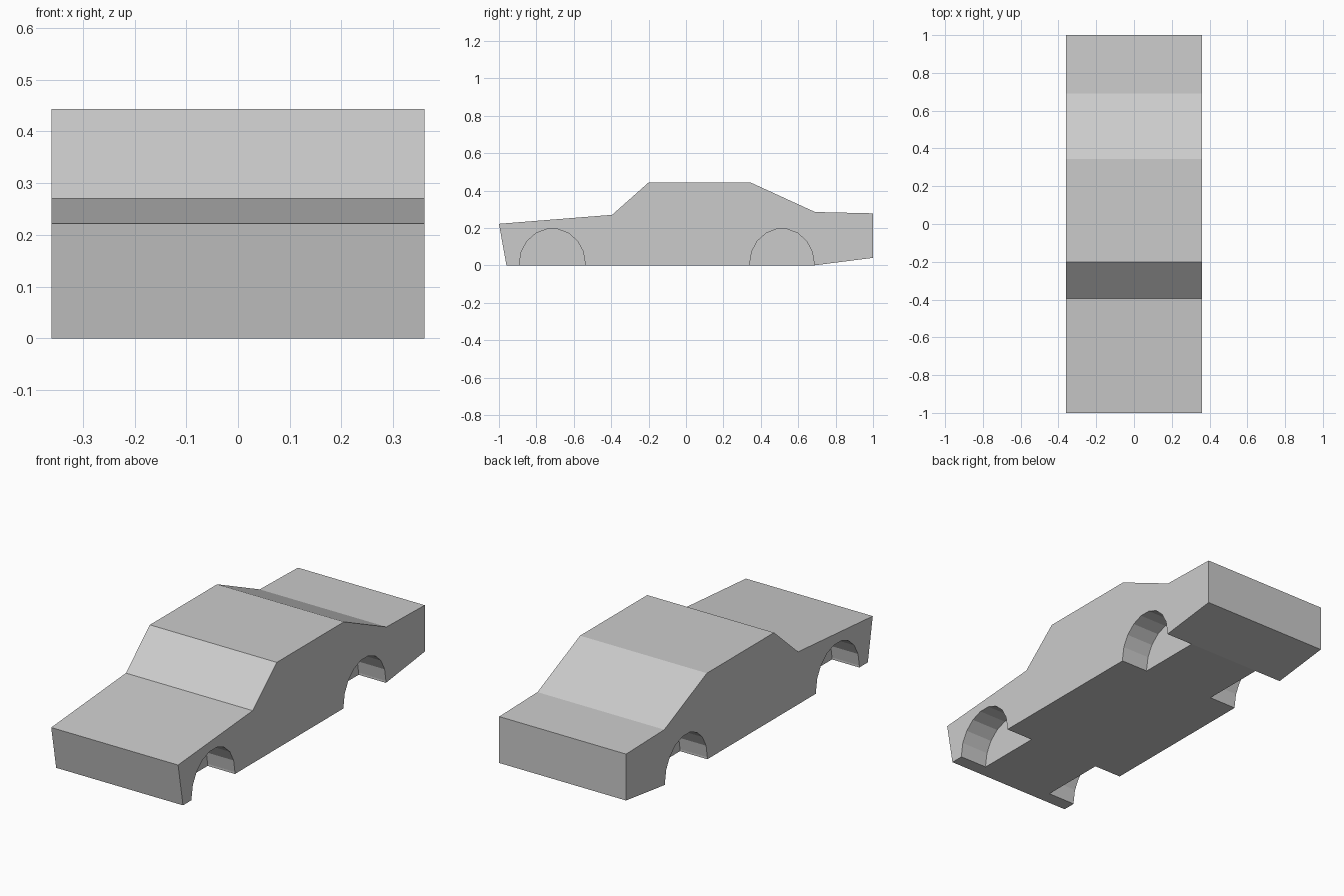
import bpy
import bmesh
from math import pi, sin, cos

cube = bpy.data.objects.get("Cube")
if cube:
    bpy.data.objects.remove(cube, do_unlink=True)

HALF_WIDTH = 0.36
WELL_DEPTH = 0.155

paint = bpy.data.materials.new("grey_paint")
paint.use_nodes = True
GREY = (0.6, 0.6, 0.6, 1)
paint.diffuse_color = GREY
paint.node_tree.nodes["Principled BSDF"].inputs["Base Color"].default_value = GREY


def extrude_profile(name, profile, x0, x1):
    """Sweep a closed (y, z) side profile across the width from x0 to x1."""
    bm = bmesh.new()
    face = bm.faces.new([bm.verts.new((x0, y, z)) for y, z in profile])
    swept = bmesh.ops.extrude_face_region(bm, geom=[face])["geom"]
    verts = [v for v in swept if isinstance(v, bmesh.types.BMVert)]
    bmesh.ops.translate(bm, verts=verts, vec=(x1 - x0, 0, 0))
    bmesh.ops.recalc_face_normals(bm, faces=bm.faces)
    mesh = bpy.data.meshes.new(name)
    bm.to_mesh(mesh)
    bm.free()
    mesh.materials.append(paint)
    obj = bpy.data.objects.new(name, mesh)
    bpy.context.collection.objects.link(obj)
    return obj


def arch(centre, radius, spring, rise, steps=9):
    """Wheel arch outline: straight feet below a faceted half round."""
    curve = [(centre + radius * cos(pi * i / steps),
              spring + rise * sin(pi * i / steps)) for i in range(steps + 1)]
    return [(centre + radius, -0.1)] + curve + [(centre - radius, -0.1)]


# Car body: bonnet, windscreen, roof, rear window, boot and underside
body = extrude_profile("car_body", [
    (-0.96, 0), (-1, 0.222), (-0.395, 0.27), (-0.2, 0.443), (0.345, 0.443),
    (0.69, 0.285), (1, 0.278), (1, 0.04), (0.686, 0)], -HALF_WIDTH, HALF_WIDTH)

# Wheel wells, cut into both sides
inner = HALF_WIDTH - WELL_DEPTH
cutters = []
for end, centre, radius in (("front", -0.715, 0.176), ("rear", 0.513, 0.172)):
    for side, sign in (("left", 1), ("right", -1)):
        cutter = extrude_profile(f"{end}_{side}_wheel_well_cutter",
                                 arch(centre, radius, 0.01, 0.186),
                                 sign * inner, sign * (HALF_WIDTH + 0.1))
        cutter.hide_render = True
        cutters.append(cutter)
        cut = body.modifiers.new(f"{end}_{side}_wheel_well", "BOOLEAN")
        cut.operation = "DIFFERENCE"
        cut.solver = "EXACT"
        cut.object = cutter

# Bake the cuts and discard the cutters
bpy.context.view_layer.update()
result = body.evaluated_get(bpy.context.evaluated_depsgraph_get())
body.data = bpy.data.meshes.new_from_object(result)
body.modifiers.clear()
for cutter in cutters:
    bpy.data.objects.remove(cutter, do_unlink=True)
